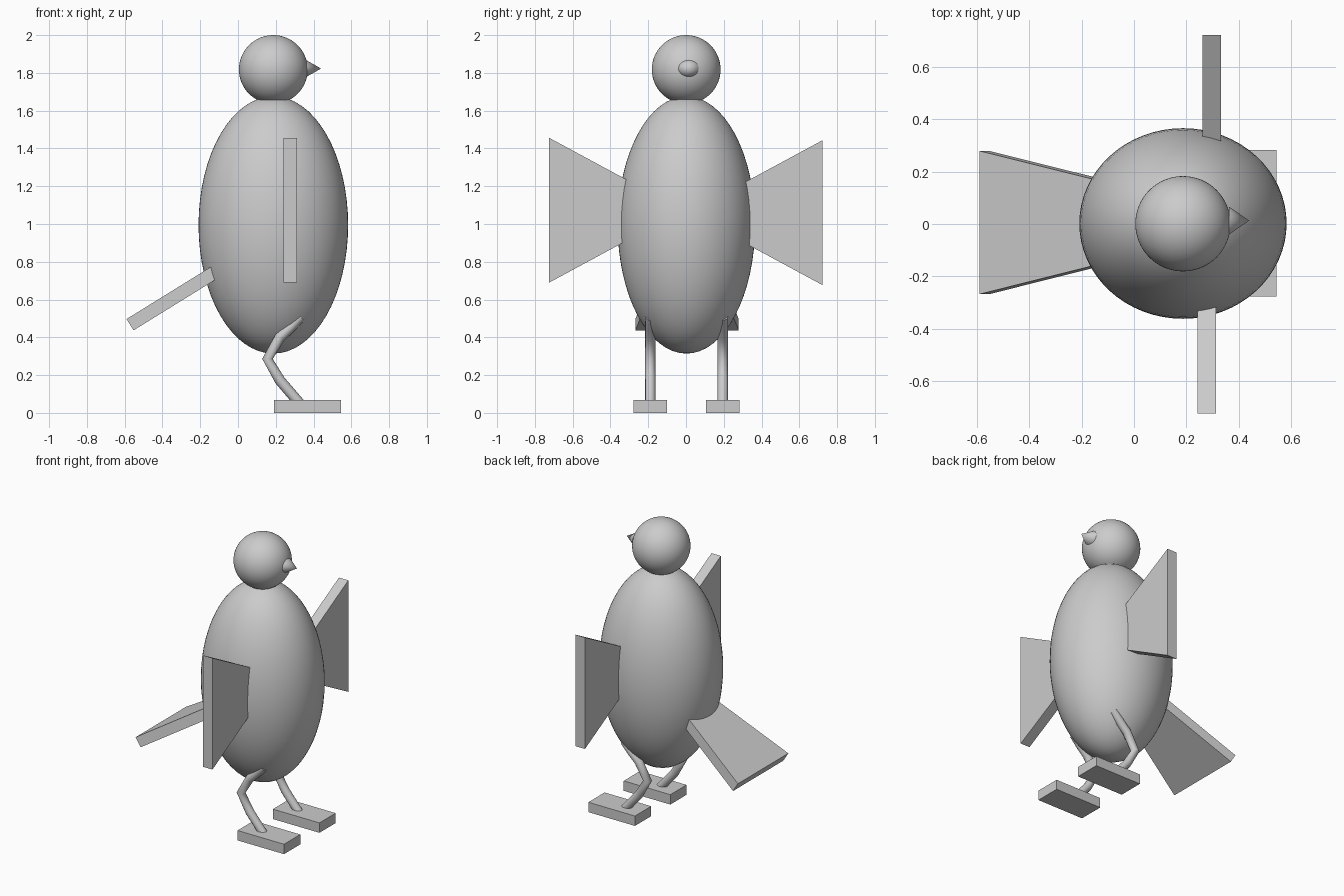
import bpy, bmesh
from math import radians
from mathutils import Vector

if "Cube" in bpy.data.objects:
    bpy.data.objects.remove(bpy.data.objects["Cube"])


def ellipsoid(name, centre, radii):
    bpy.ops.mesh.primitive_uv_sphere_add(segments=64, ring_count=32, radius=1, location=centre)
    ob = bpy.context.object
    ob.name = name
    ob.scale = radii
    bpy.ops.object.transform_apply(location=False, rotation=False, scale=True)
    bpy.ops.object.shade_smooth()


def prism(name, outline, offset):
    """Flat outline extruded along an offset vector."""
    bm = bmesh.new()
    face = bm.faces.new([bm.verts.new(p) for p in outline])
    ext = bmesh.ops.extrude_face_region(bm, geom=[face])
    moved = [v for v in ext["geom"] if isinstance(v, bmesh.types.BMVert)]
    bmesh.ops.translate(bm, verts=moved, vec=Vector(offset))
    bmesh.ops.recalc_face_normals(bm, faces=bm.faces)
    mesh = bpy.data.meshes.new(name)
    bm.to_mesh(mesh)
    bm.free()
    bpy.context.collection.objects.link(bpy.data.objects.new(name, mesh))


# Body and head
ellipsoid("body", (0.187, 0.002, 0.995), (0.396, 0.364, 0.681))
ellipsoid("head", (0.187, 0.001, 1.818), (0.182, 0.182, 0.182))

# Beak: slightly flattened cone pointing along +x
bpy.ops.mesh.primitive_cone_add(vertices=32, radius1=1, radius2=0, depth=1,
                                location=(0.401, 0.013, 1.823), rotation=(0, radians(90), 0))
beak = bpy.context.object
beak.name = "beak"
beak.scale = (0.044, 0.054, 0.078)
bpy.ops.object.transform_apply(location=False, rotation=True, scale=True)
bpy.ops.object.shade_smooth_by_angle(angle=radians(40))

# Wings: trapezoid plates, wider at the outer edge
for name, s, x, z, tip in (("left_wing", -1, 0.242, 1.073, 0.724),
                           ("right_wing", 1, 0.262, 1.06, 0.722)):
    root = 0.27
    h = 0.383 - 0.54 * (tip - root)
    prism(name, [(x, s * tip, z + 0.383), (x, s * tip, z - 0.383),
                 (x, s * root, z - h), (x, s * root, z + h)], (0.071, 0, 0))

# Tail: fan-shaped plate sloping down and back
prism("tail", [(-0.59, 0.279, 0.497), (-0.59, -0.268, 0.497),
               (-0.10, -0.145, 0.80), (-0.10, 0.157, 0.80)], (0.037, 0, -0.06))

# Legs and feet
leg_path = [(0.33, 0.51), (0.277, 0.452), (0.222, 0.40), (0.156, 0.286),
            (0.222, 0.172), (0.312, 0.067), (0.335, 0.04)]
for side, y in (("left", -0.189), ("right", 0.195)):
    curve = bpy.data.curves.new(side + "_leg", "CURVE")
    curve.dimensions = "3D"
    curve.bevel_depth = 0.028
    curve.bevel_resolution = 4
    curve.use_fill_caps = True
    spline = curve.splines.new("POLY")
    spline.points.add(len(leg_path) - 1)
    for p, (x, z) in zip(spline.points, leg_path):
        p.co = (x, y, z, 1)
    bpy.context.collection.objects.link(bpy.data.objects.new(side + "_leg", curve))
    prism(side + "_foot", [(0.19, y - 0.088, 0), (0.544, y - 0.088, 0),
                           (0.544, y + 0.088, 0), (0.19, y + 0.088, 0)], (0, 0, 0.068))
